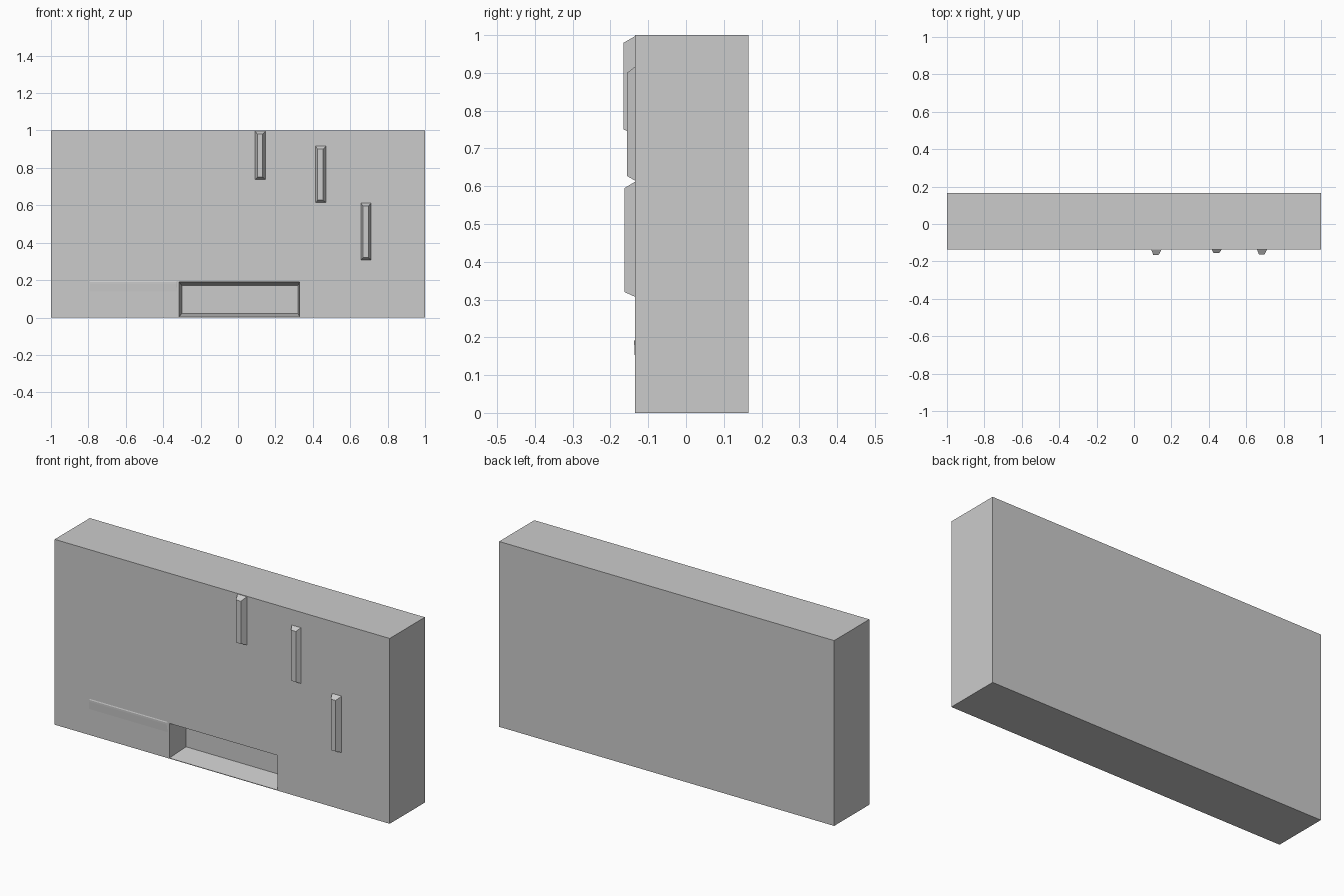
import bpy, bmesh

if "Cube" in bpy.data.objects:
    bpy.data.objects.remove(bpy.data.objects["Cube"], do_unlink=True)

FRONT, BACK = -0.135, 0.165

stone = bpy.data.materials.new("pale_grey")
stone.use_nodes = True
stone.diffuse_color = (0.6, 0.6, 0.6, 1)
stone.node_tree.nodes["Principled BSDF"].inputs["Base Color"].default_value = (0.6, 0.6, 0.6, 1)


def frustum(name, y0, rect0, y1, rect1):
    """Solid between two x-z rectangles (x0, x1, z0, z1) at depths y0 and y1."""
    bm = bmesh.new()
    rings = []
    for y, (xa, xb, za, zb) in ((y0, rect0), (y1, rect1)):
        rings.append([bm.verts.new((x, y, z))
                      for x, z in ((xa, za), (xb, za), (xb, zb), (xa, zb))])
    a, b = rings
    bm.faces.new(a)
    bm.faces.new(b)
    for i in range(4):
        j = (i + 1) % 4
        bm.faces.new((a[i], a[j], b[j], b[i]))
    bmesh.ops.recalc_face_normals(bm, faces=bm.faces)
    mesh = bpy.data.meshes.new(name)
    bm.to_mesh(mesh)
    bm.free()
    mesh.materials.append(stone)
    obj = bpy.data.objects.new(name, mesh)
    bpy.context.collection.objects.link(obj)
    return obj


# Main slab
whole = (-1, 1, 0, 1)
slab = frustum("wall_slab", BACK, whole, FRONT, whole)

# Tapered recess at the foot of the front; the cutter starts at the front face
outer, inner = (-0.315, 0.33, 0.003, 0.19), (-0.30, 0.32, 0.022, 0.17)
grow = 0.1
start = tuple(o + (o - i) * grow for o, i in zip(outer, inner))
cutter = frustum("recess_cutter", FRONT - 0.12 * grow, start, FRONT + 0.12, inner)
cutter.hide_render = True
cutter.hide_viewport = True
cut = slab.modifiers.new("recess", "BOOLEAN")
cut.operation = "DIFFERENCE"
cut.solver = "EXACT"
cut.object = cutter

# Raised bevelled bars, stepping down to the left side
for name, x, z0, z1, depth in (("upper_bar", 0.09, 0.735, 1.0, 0.030),
                               ("middle_bar", 0.413, 0.612, 0.92, 0.021),
                               ("lower_bar", 0.655, 0.305, 0.615, 0.028)):
    frustum(name, FRONT + 0.005, (x, x + 0.06, z0, z1),
            FRONT - depth, (x + 0.013, x + 0.042, z0 + 0.015, z1 - 0.02))

# Faint ledge above the lower band
frustum("lower_ledge", FRONT + 0.002, (-0.8, -0.32, 0.1, 0.2),
        FRONT - 0.002, (-0.79, -0.33, 0.18, 0.19))
